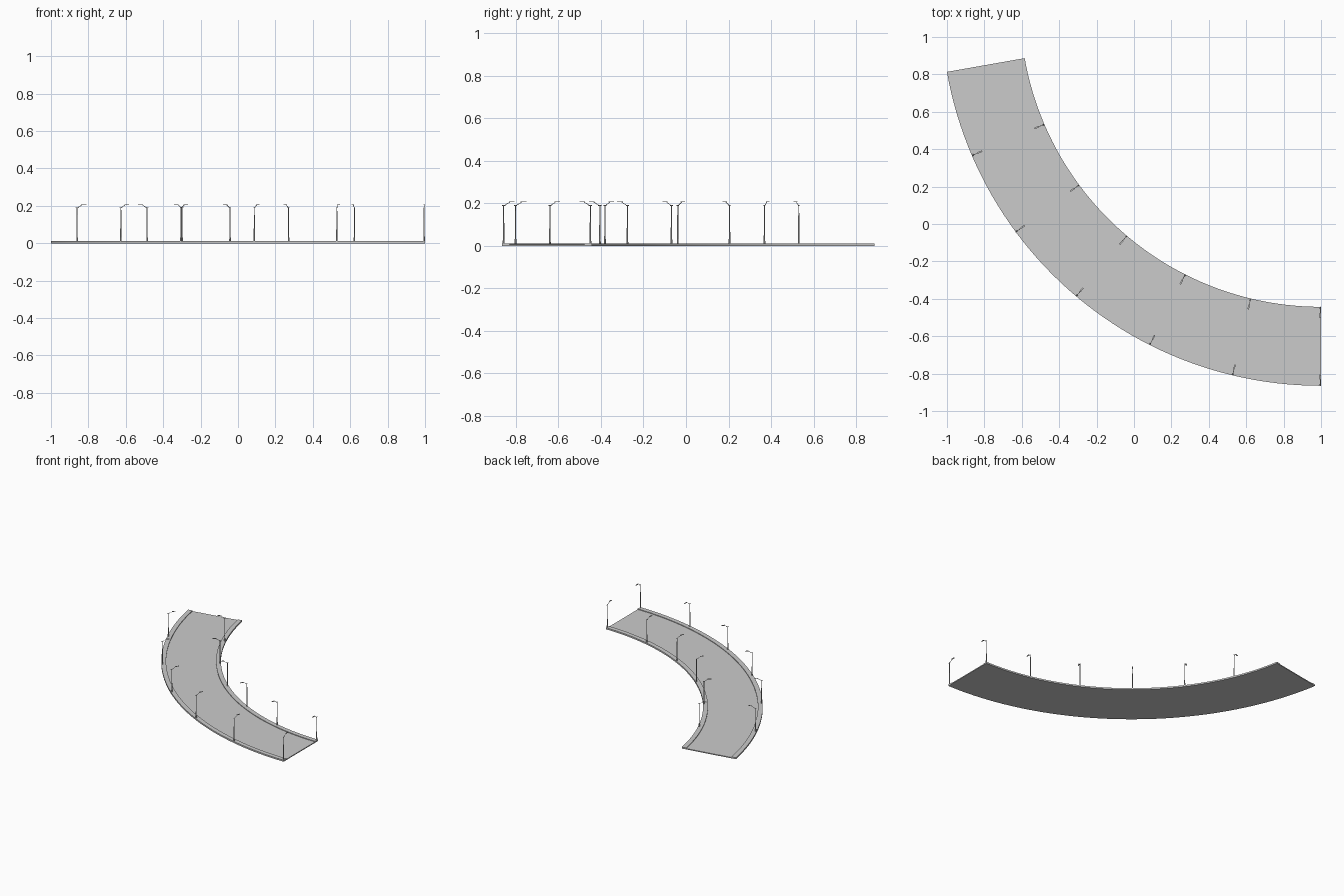
import bpy, bmesh, math
from mathutils import Vector, Matrix

if "Cube" in bpy.data.objects:
    bpy.data.objects.remove(bpy.data.objects["Cube"])

CX, CY = 1.0, 1.166            # centre of the bend
R_OUT, R_IN = 2.031, 1.609
SWEEP = math.radians(80)
WALK, Z_ROAD, Z_WALK = 0.034, 0.007, 0.012


def polar(r, a, z):
    return Vector((CX - r * math.sin(a), CY - r * math.cos(a), z))


def finish(bm, name):
    bmesh.ops.recalc_face_normals(bm, faces=bm.faces)
    me = bpy.data.meshes.new(name)
    bm.to_mesh(me)
    bm.free()
    ob = bpy.data.objects.new(name, me)
    bpy.context.collection.objects.link(ob)
    bpy.ops.object.select_all(action='DESELECT')
    ob.select_set(True)
    bpy.context.view_layer.objects.active = ob
    bpy.ops.object.shade_smooth_by_angle(angle=math.radians(30))
    return ob


def sweep(name, r0, r1, z0, z1, steps=48):
    # rectangular section swept along the bend
    bm = bmesh.new()
    rings = []
    for i in range(steps + 1):
        a = SWEEP * i / steps
        rings.append([bm.verts.new(polar(r, a, z))
                      for r, z in ((r0, z0), (r1, z0), (r1, z1), (r0, z1))])
    for p, q in zip(rings, rings[1:]):
        for k in range(4):
            bm.faces.new((p[k], p[(k + 1) % 4], q[(k + 1) % 4], q[k]))
    bm.faces.new(rings[0])
    bm.faces.new(rings[-1])
    return finish(bm, name)


def rod(bm, a, b, r1, r2, sides=8):
    d = b - a
    m = Matrix.Translation((a + b) / 2) @ d.to_track_quat('Z', 'Y').to_matrix().to_4x4()
    bmesh.ops.create_cone(bm, cap_ends=True, segments=sides, radius1=r1,
                          radius2=r2, depth=d.length, matrix=m)


def lamp_mesh():
    # lamp at the origin, arm reaching along +x
    bm = bmesh.new()
    V = Vector
    rod(bm, V((0, 0, 0)), V((0, 0, 0.02)), 0.0045, 0.004)         # foot
    rod(bm, V((0, 0, 0.02)), V((0, 0, 0.178)), 0.0035, 0.0022)    # post
    rod(bm, V((-0.008, 0, 0.178)), V((0.008, 0, 0.178)), 0.0015, 0.0015)  # cross bar
    rod(bm, V((0, 0, 0.176)), V((0.03, 0, 0.194)), 0.0016, 0.0013)        # sloping arm
    m = Matrix.Translation((0.039, 0, 0.195)) @ Matrix.Diagonal((0.026, 0.008, 0.003, 1))
    bmesh.ops.create_cube(bm, size=1, matrix=m)                   # lamp head
    return finish(bm, "street_lamp")


# road deck and raised walkways
sweep("road_deck", R_IN + WALK, R_OUT - WALK, 0, Z_ROAD)
sweep("outer_walkway", R_OUT - WALK, R_OUT, 0, Z_WALK)
sweep("inner_walkway", R_IN, R_IN + WALK, 0, Z_WALK)

# street lamps along both edges, arms over the road
lamp = lamp_mesh()
first = True
for r, inward in ((R_OUT - 0.007, 1), (R_IN + 0.007, -1)):
    for i in range(6):
        a = SWEEP * i / 6 + 0.005 / r
        ob = lamp if first else lamp.copy()
        if not first:
            bpy.context.collection.objects.link(ob)
        first = False
        ob.name = ("outer" if inward > 0 else "inner") + "_street_lamp_%d" % (i + 1)
        ob.location = polar(r, a, Z_WALK)
        d = Vector((math.sin(a), math.cos(a))) * inward
        ob.rotation_euler.z = math.atan2(d.y, d.x)
